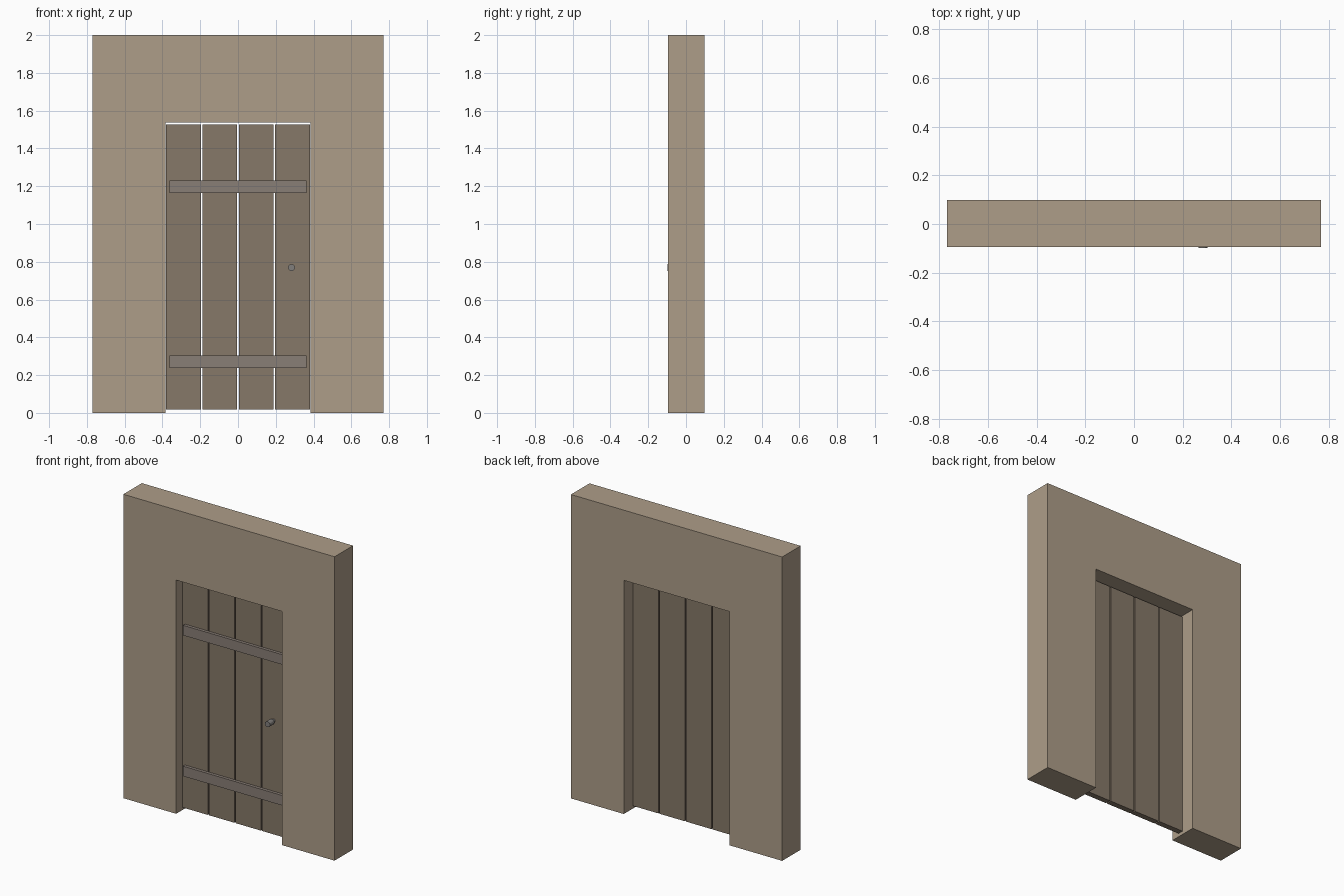
import bpy, bmesh, math
from mathutils import Matrix

if "Cube" in bpy.data.objects:
    bpy.data.objects.remove(bpy.data.objects["Cube"])


def material(name, rgb):
    m = bpy.data.materials.new(name)
    m.diffuse_color = (*rgb, 1)
    m.use_nodes = True
    m.node_tree.nodes["Principled BSDF"].inputs["Base Color"].default_value = m.diffuse_color
    return m


PLASTER = material("plaster", (0.42, 0.34, 0.25))
WOOD = material("wood", (0.24, 0.19, 0.14))
BATTEN = material("batten_wood", (0.25, 0.21, 0.18))
METAL = material("metal", (0.22, 0.21, 0.20))


def finish(bm, name, mat):
    bmesh.ops.recalc_face_normals(bm, faces=bm.faces)
    me = bpy.data.meshes.new(name)
    bm.to_mesh(me)
    bm.free()
    me.materials.append(mat)
    ob = bpy.data.objects.new(name, me)
    bpy.context.collection.objects.link(ob)
    return ob


def box(name, x, y, z, mat):
    """Box from (min, max) pairs."""
    bm = bmesh.new()
    size = [b - a for a, b in (x, y, z)]
    mid = [(a + b) / 2 for a, b in (x, y, z)]
    bmesh.ops.create_cube(bm, size=1, matrix=Matrix.Translation(mid) @ Matrix.Diagonal((*size, 1)))
    return finish(bm, name, mat)


def rod(bm, x, z, r, y0, y1):
    """12-sided cylinder along y."""
    m = Matrix.Translation((x, (y0 + y1) / 2, z)) @ Matrix.Rotation(math.pi / 2, 4, 'X')
    bmesh.ops.create_cone(bm, cap_ends=True, segments=12, radius1=r, radius2=r,
                          depth=y1 - y0, matrix=m)


# Wall with doorway: front profile extruded through the thickness
W, H, DW, DH = 0.769, 2.0, 0.3846, 1.538
FRONT, BACK = -0.094, 0.098
profile = [(-W, 0), (-DW, 0), (-DW, DH), (DW, DH), (DW, 0), (W, 0), (W, H), (-W, H)]
bm = bmesh.new()
face = bm.faces.new([bm.verts.new((x, FRONT, z)) for x, z in profile])
ext = bmesh.ops.extrude_face_region(bm, geom=[face], use_keep_orig=True)
bmesh.ops.translate(bm, vec=(0, BACK - FRONT, 0),
                    verts=[v for v in ext["geom"] if isinstance(v, bmesh.types.BMVert)])
finish(bm, "wall", PLASTER)

# Four door planks with open gaps
DOOR_Y = (-0.032, 0.006)
for i in range(4):
    cx = (i - 1.5) * 0.1923
    box(f"plank_{i + 1}", (cx - 0.092, cx + 0.092), DOOR_Y, (0.019, 1.526), WOOD)

# Cross battens
for name, cz in (("lower_batten", 0.27), ("upper_batten", 1.197)):
    box(name, (-0.3635, 0.3635), (-0.052, DOOR_Y[0]), (cz - 0.033, cz + 0.033), BATTEN)

# Door knob with a short stem
bm = bmesh.new()
rod(bm, 0.283, 0.769, 0.0185, -0.098, -0.052)
rod(bm, 0.283, 0.769, 0.010, -0.052, DOOR_Y[0])
finish(bm, "door_knob", METAL)
